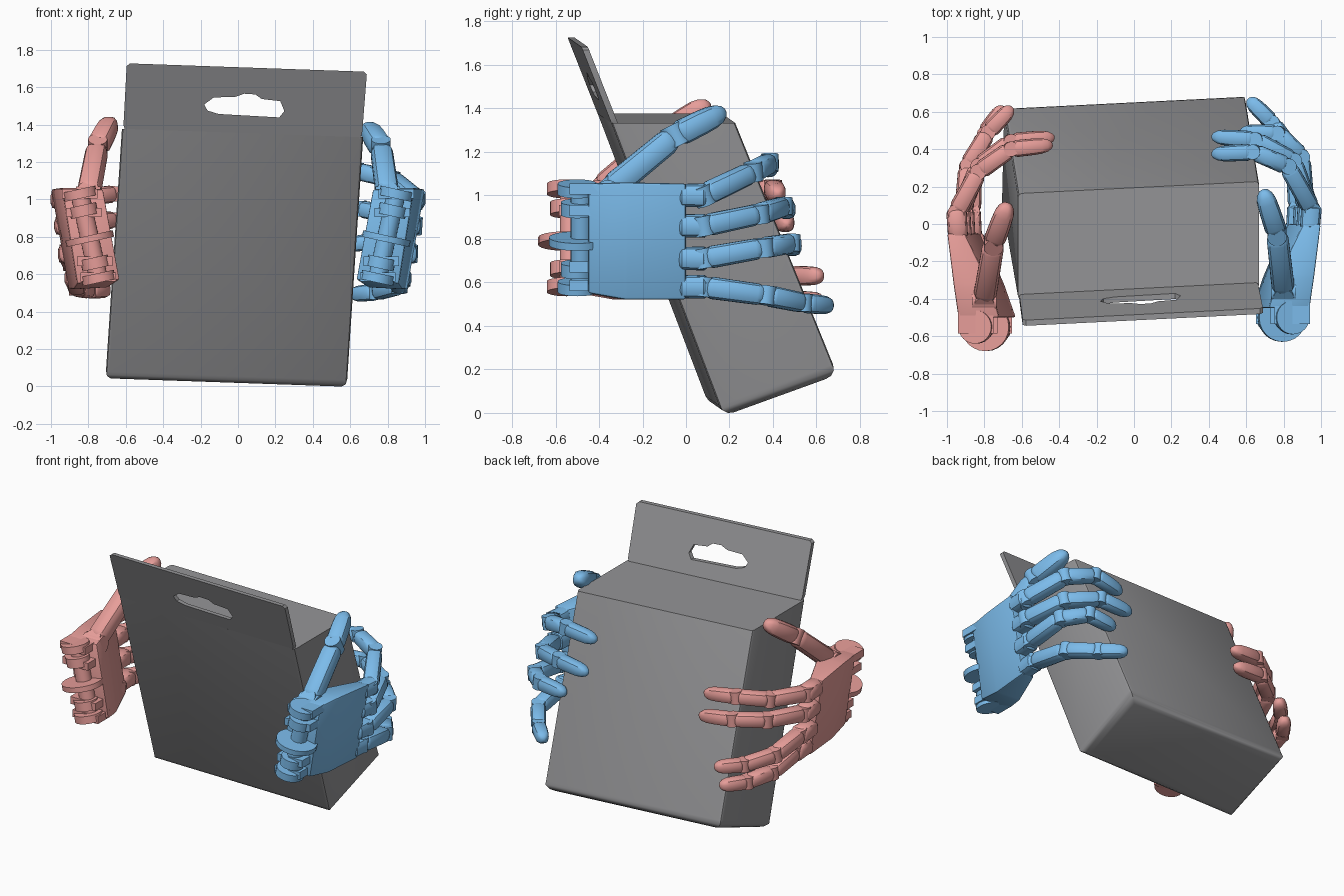
import bpy, bmesh, math
from mathutils import Vector, Matrix

if "Cube" in bpy.data.objects:
    bpy.data.objects.remove(bpy.data.objects["Cube"])


def material(name, rgb):
    m = bpy.data.materials.new(name)
    m.diffuse_color = (*rgb, 1)
    m.use_nodes = True
    m.node_tree.nodes["Principled BSDF"].inputs["Base Color"].default_value = m.diffuse_color
    return m


RED = material("red_plastic", (0.80, 0.34, 0.32))
BLUE = material("blue_plastic", (0.20, 0.50, 0.83))
GREY = material("dark_grey_card", (0.30, 0.30, 0.31))


def finish(name, bm, mat=None, angle=35):
    bmesh.ops.recalc_face_normals(bm, faces=bm.faces)
    me = bpy.data.meshes.new(name)
    bm.to_mesh(me)
    bm.free()
    ob = bpy.data.objects.new(name, me)
    bpy.context.collection.objects.link(ob)
    if mat:
        me.materials.append(mat)
    bpy.ops.object.select_all(action='DESELECT')
    ob.select_set(True)
    bpy.context.view_layer.objects.active = ob
    bpy.ops.object.shade_smooth_by_angle(angle=math.radians(angle))
    return ob


def skew(u, y, z):
    """Place package coordinates with the slight sideways lean and turn."""
    return Vector((u - 0.065 + 0.066 * z, y + 0.05 * u, z - 0.035 * u))


def loft(bm, rings):
    """Skin a list of equal rings and cap both ends."""
    vs = [[bm.verts.new(p) for p in r] for r in rings]
    n = len(vs[0])
    for a, b in zip(vs, vs[1:]):
        for i in range(n):
            bm.faces.new((a[i], a[(i + 1) % n], b[(i + 1) % n], b[i]))
    bm.faces.new(vs[0][::-1])
    bm.faces.new(vs[-1])


def tube(bm, a, b, r0, r1, tip=False):
    """Slightly squared finger segment with rounded ends."""
    a, b = Vector(a), Vector(b)
    d = b - a
    q = d.to_track_quat('Z', 'Y')
    prof = [(0, .6), (.04, .85), (.12, 1), (.5, 1)]
    prof += [(.72, .95), (.87, .78), (.96, .5), (1, .2)] if tip else [(.88, 1), (.96, .85), (1, .6)]
    rings = []
    for t, k in prof:
        r = (r0 + (r1 - r0) * t) * k
        ring = []
        for i in range(16):
            c, s = math.cos(i * math.pi / 8), math.sin(i * math.pi / 8)
            f = r / (abs(c) ** 3 + abs(s) ** 3) ** (1 / 3)
            ring.append(a + d * t + q @ Vector((c * f, s * f, 0)))
        rings.append(ring)
    loft(bm, rings)


def disc(bm, centre, axis, radius, depth):
    m = Matrix.Translation(centre) @ Vector(axis).to_track_quat('Z', 'Y').to_matrix().to_4x4()
    bmesh.ops.create_cone(bm, cap_ends=True, segments=24, radius1=radius,
                          radius2=radius, depth=depth, matrix=m)


# package body: tilted box with softened corners
bm = bmesh.new()
profile = [(0.14, 0.005), (0.665, 0.195), (0.195, 1.355), (-0.375, 1.355)]
loft(bm, [[skew(u, y, z) for y, z in profile] for u in (-0.645, 0.645)])
low = [e for e in bm.edges if min(v.co.z for v in e.verts) < 0.5
       and max(v.co.z for v in e.verts) < 0.5]
bmesh.ops.bevel(bm, geom=low, offset=0.055, segments=3, profile=0.5, affect='EDGES')
tall = [e for e in bm.edges if e.calc_length() > 0.8 and abs(e.verts[0].co.z - e.verts[1].co.z) > 0.8]
bmesh.ops.bevel(bm, geom=tall, offset=0.02, segments=2, profile=0.5, affect='EDGES')
finish("package_box", bm, GREY)

# hanging tab: flat outline with a shaped slot, thickened
outline = [(-.625, 1.34), (.625, 1.34), (.638, 1.375), (.642, 1.69), (.625, 1.705),
           (-.625, 1.705), (-.642, 1.69), (-.638, 1.375)]
slot = [(-.215, 1.50), (-.165, 1.54), (-.055, 1.545), (-.005, 1.565), (.055, 1.563), (.09, 1.54),
        (.19, 1.532), (.215, 1.48), (.19, 1.445), (-.135, 1.452), (-.195, 1.468)]
cu = bpy.data.curves.new("tab_outline", 'CURVE')
cu.dimensions, cu.fill_mode, cu.extrude = '2D', 'BOTH', 0.015
for pts in (outline, slot):
    sp = cu.splines.new('POLY')
    sp.points.add(len(pts) - 1)
    for p, (x, z) in zip(sp.points, pts):
        p.co = (x, z, 0, 1)
    sp.use_cyclic_u = True
tmp = bpy.data.objects.new("tab_helper", cu)
bpy.context.collection.objects.link(tmp)
bpy.context.view_layer.update()
bm = bmesh.new()
bm.from_mesh(bpy.data.meshes.new_from_object(tmp.evaluated_get(bpy.context.evaluated_depsgraph_get())))
bpy.data.objects.remove(tmp)
bmesh.ops.remove_doubles(bm, verts=bm.verts, dist=0.0005)
for v in bm.verts:
    u, z, t = v.co
    v.co = skew(u, -0.373 - 0.394 * (z - 1.35) + 0.015 + t, z)
finish("hanging_tab", bm, GREY)


def finger(name, pts, mat, r=0.058):
    """Chain of tapered segments with hinge pins at the bends."""
    bm = bmesh.new()
    P = [Vector(p) for p in pts]
    n = len(P) - 1
    for i in range(n):
        d = (P[i + 1] - P[i]).normalized()
        k = 1 - 0.06 * i
        last = i == n - 1
        end = P[i + 1] + d * 0.035 if last else P[i + 1] - d * 0.008
        tube(bm, P[i] + d * 0.008, end, r * k, r * (k - 0.06), last)
        axis = Vector((0, 0, 1)) - d * d.z
        if "thumb" in name:
            axis = d.cross(Vector((1, 0, 0)))
        disc(bm, P[i], axis, r * k * 0.88, r * 1.75 * k)
    finish(name, bm, mat)


def palm(side, s, dy, mat):
    """Wedge palm, thick at the wrist and thin at the knuckles."""
    bm = bmesh.new()
    back = [(.94, 1.055), (.72, 1.055), (.63, .57), (.86, .55)]
    mid = [(.965, 1.06), (.77, 1.06), (.69, .53), (.88, .52)]
    front = [(1.0, 1.055), (.905, 1.05), (.81, .53), (.905, .52)]
    loft(bm, [[Vector((s * x, y + dy, z)) for x, z in ring]
              for ring, y in ((back, -.45), (mid, -.28), (front, .0))])
    bmesh.ops.bevel(bm, geom=bm.edges[:], offset=0.012, segments=2, profile=0.5, affect='EDGES')
    finish(side + "_palm", bm, mat)

    # wrist hinge: stacked plates around a leaning pin
    bm = bmesh.new()
    cx = lambda z: s * (0.74 + 0.22 * (z - 0.55))
    tilt = (s * 0.22, 0, 1)
    yc = -0.50 + dy
    disc(bm, (cx(.8), yc + .02, .8), tilt, 0.05, 0.48)
    for z, r, h in ((1.03, .09, .05), (.94, .075, .06), (.79, .13, .035), (.66, .075, .06), (.58, .09, .05)):
        disc(bm, (cx(z), yc, z), tilt, r, h)
    for z in (1.03, .93, .67, .585):
        m = Matrix.Translation((cx(z), yc + .03, z)) @ Matrix.Diagonal((.19, .13, .05, 1))
        bmesh.ops.create_cube(bm, size=1, matrix=m)
    finish(side + "_wrist_hinge", bm, mat)

    # knuckle sockets and the little finger bone along the lower edge
    bm = bmesh.new()
    for x, z in ((.95, 1.0), (.93, .86), (.91, .71), (.875, .58)):
        tube(bm, (s * (x - .01), -.03 + dy, z), (s * x, .1 + dy * .4, z), .053, .055)
    tube(bm, (s * .78, -.36 + dy, .6), (s * .85, .0 + dy, .575), .06, .05)
    disc(bm, (s * .80, -.36 + dy, 1.01), (1, 0, 0), .06, .13)
    finish(side + "_knuckles", bm, mat)


palm("right", 1, 0, BLUE)
palm("left", -1, -0.05, RED)

# finger paths: knuckle to tip
right = {
    "thumb": [(.80, -.36, 1.02), (.765, -.05, 1.275), (.70, .15, 1.375)],
    "index": [(.95, .08, 1.0), (.82, .31, 1.11), (.64, .385, 1.15), (.45, .375, 1.12)],
    "middle": [(.94, .08, .86), (.85, .34, .915), (.65, .45, .95), (.45, .465, .93)],
    "ring": [(.915, .08, .71), (.895, .36, .76), (.77, .485, .78), (.60, .49, .76)],
    "little": [(.875, .08, .58), (.86, .37, .54), (.74, .54, .505), (.635, .645, .495)]}
left = {
    "thumb": [(-.80, -.40, 1.02), (-.75, -.10, 1.28), (-.685, .08, 1.405)],
    "index": [(-.95, .06, 1.0), (-.83, .28, 1.01), (-.66, .40, 1.03), (-.47, .42, 1.01)],
    "middle": [(-.93, .06, .86), (-.83, .31, .88), (-.66, .44, .89), (-.46, .46, .87)],
    "ring": [(-.91, .06, .71), (-.89, .31, .66), (-.78, .49, .63), (-.675, .60, .63)],
    "little": [(-.87, .06, .58), (-.86, .30, .53), (-.80, .48, .515), (-.715, .60, .515)]}
for side, hand, mat in (("right", right, BLUE), ("left", left, RED)):
    for part, pts in hand.items():
        r = 0.062 if part == "thumb" else 0.052
        finger(f"{side}_{part}_finger" if part != "thumb" else f"{side}_thumb", pts, mat, r)
